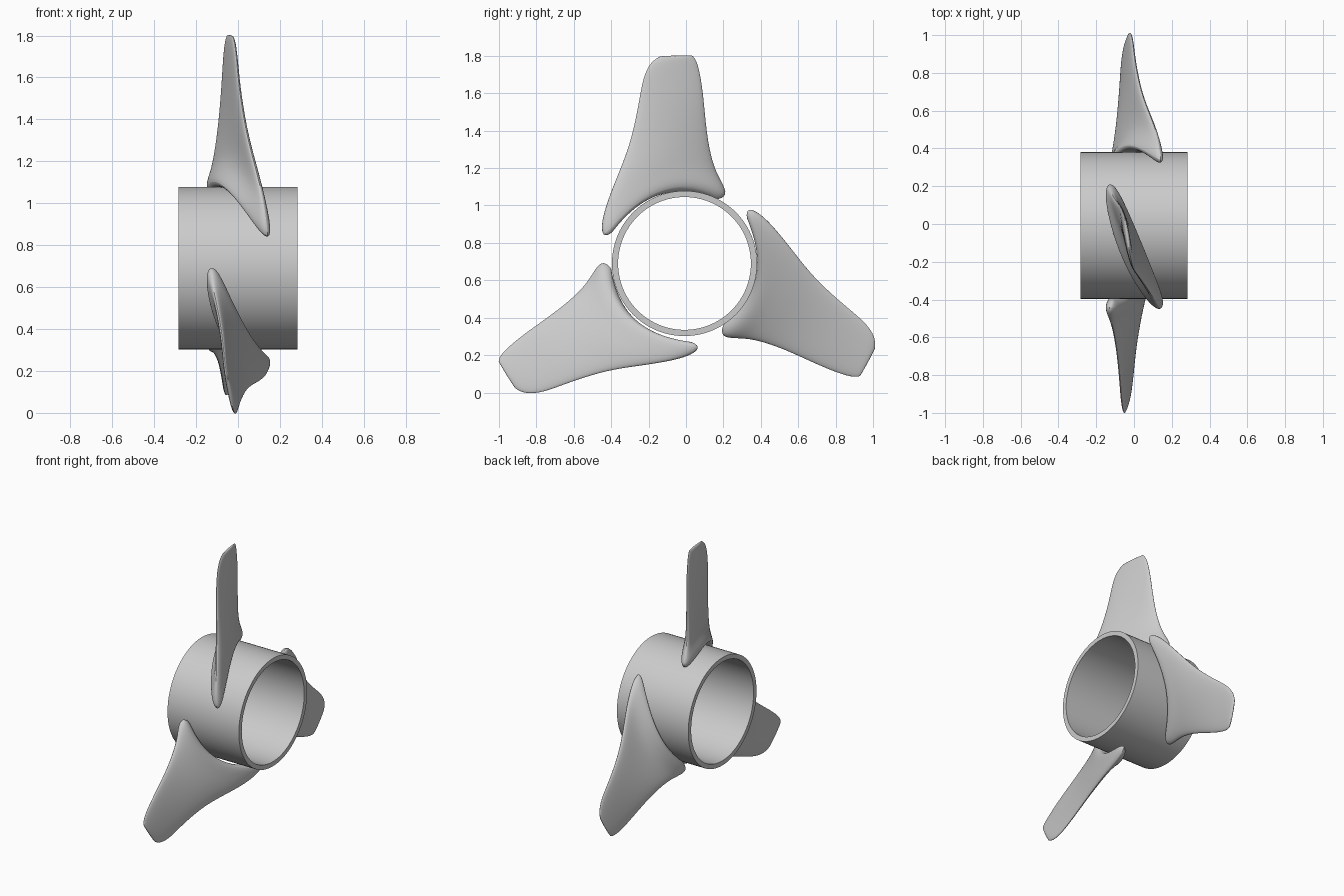
import bpy, bmesh, math
from mathutils import Vector, Matrix

cube = bpy.data.objects.get("Cube")
if cube:
    bpy.data.objects.remove(cube)

metal = bpy.data.materials.new("grey_metal")
metal.use_nodes = True
GREY = (0.6, 0.6, 0.6, 1)
metal.diffuse_color = GREY
metal.node_tree.nodes["Principled BSDF"].inputs["Base Color"].default_value = GREY

HUB = Vector((0, -0.008, 0.69))
BLADE_AXIS = Vector((0, -0.013, 0.686))


def add_object(name, bm):
    bmesh.ops.recalc_face_normals(bm, faces=bm.faces)
    mesh = bpy.data.meshes.new(name)
    bm.to_mesh(mesh)
    bm.free()
    mesh.materials.append(metal)
    obj = bpy.data.objects.new(name, mesh)
    bpy.context.collection.objects.link(obj)
    bpy.ops.object.select_all(action='DESELECT')
    obj.select_set(True)
    bpy.context.view_layer.objects.active = obj
    bpy.ops.object.shade_smooth_by_angle(angle=math.radians(40))
    return obj


# Hub: open tube lying along x
def make_hub(outer=0.388, inner=0.355, half=0.284, steps=96):
    bm = bmesh.new()
    profile = [(-half, outer), (half, outer), (half, inner), (-half, inner)]
    rings = []
    for i in range(steps):
        a = math.tau * i / steps
        rings.append([bm.verts.new(HUB + Vector((x, r * math.cos(a), r * math.sin(a))))
                      for x, r in profile])
    for i in range(steps):
        p, q = rings[i], rings[(i + 1) % steps]
        for k in range(4):
            m = (k + 1) % 4
            bm.faces.new((p[k], p[m], q[m], q[k]))
    add_object("hub_ring", bm)


# Blade sections, root to tip: trailing edge, middle, leading edge, thickness
SECTIONS = [
    ((0.135, -0.405, 0.84), (-0.01, -0.155, 1.06), (-0.115, 0.175, 1.025), 0.085),
    ((0.15, -0.455, 0.82), (-0.015, -0.145, 1.085), (-0.135, 0.225, 1.045), 0.135),
    ((0.14, -0.46, 0.90), (-0.01, -0.125, 1.13), (-0.135, 0.215, 1.09), 0.115),
    ((0.125, -0.43, 1.01), (-0.005, -0.11, 1.19), (-0.125, 0.18, 1.15), 0.075),
    ((0.09, -0.375, 1.15), (-0.01, -0.10, 1.27), (-0.11, 0.145, 1.23), 0.06),
    ((0.04, -0.30, 1.33), (-0.025, -0.09, 1.40), (-0.088, 0.115, 1.38), 0.05),
    ((0.005, -0.255, 1.55), (-0.033, -0.08, 1.58), (-0.072, 0.098, 1.58), 0.042),
    ((-0.005, -0.235, 1.68), (-0.036, -0.075, 1.70), (-0.066, 0.08, 1.70), 0.035),
    ((-0.015, -0.195, 1.765), (-0.036, -0.065, 1.775), (-0.058, 0.06, 1.775), 0.028),
    ((-0.025, -0.14, 1.798), (-0.037, -0.05, 1.803), (-0.05, 0.035, 1.803), 0.018),
]


def section_loop(bm, a, m, b, thick, count):
    a, m, b = Vector(a), Vector(m), Vector(b)
    chord = b - a
    side = Vector((chord.y, -chord.x, 0)).normalized()
    loop = []
    for i in range(count):
        ang = math.tau * i / count
        t = (1 - math.cos(ang)) / 2
        p = a * (1 - t) * (1 - 2 * t) + m * 4 * t * (1 - t) + b * t * (2 * t - 1)
        bulge = math.copysign(abs(math.sin(ang)) ** 0.8, math.sin(ang))
        loop.append(bm.verts.new(p + side * bulge * thick / 2))
    return loop


def make_blade(name, turn, count=16):
    bm = bmesh.new()
    loops = [section_loop(bm, *s, count) for s in SECTIONS]
    for low, high in zip(loops, loops[1:]):
        for i in range(count):
            j = (i + 1) % count
            bm.faces.new((low[i], low[j], high[j], high[i]))
    # Close root and tip with strips across the section
    for loop in (loops[0], loops[-1]):
        for i in range(count // 2):
            strip = [loop[i], loop[i + 1], loop[-i - 1], loop[-i]]
            bm.faces.new(list(dict.fromkeys(strip)))
    bmesh.ops.rotate(bm, verts=bm.verts, cent=BLADE_AXIS,
                     matrix=Matrix.Rotation(turn, 3, 'X'))
    obj = add_object(name, bm)
    obj.data.shade_smooth()
    sub = obj.modifiers.new("smooth_surface", 'SUBSURF')
    sub.levels = sub.render_levels = 2


make_hub()
for k, place in enumerate(("top", "front", "back")):
    make_blade("blade_" + place, math.tau * k / 3)
